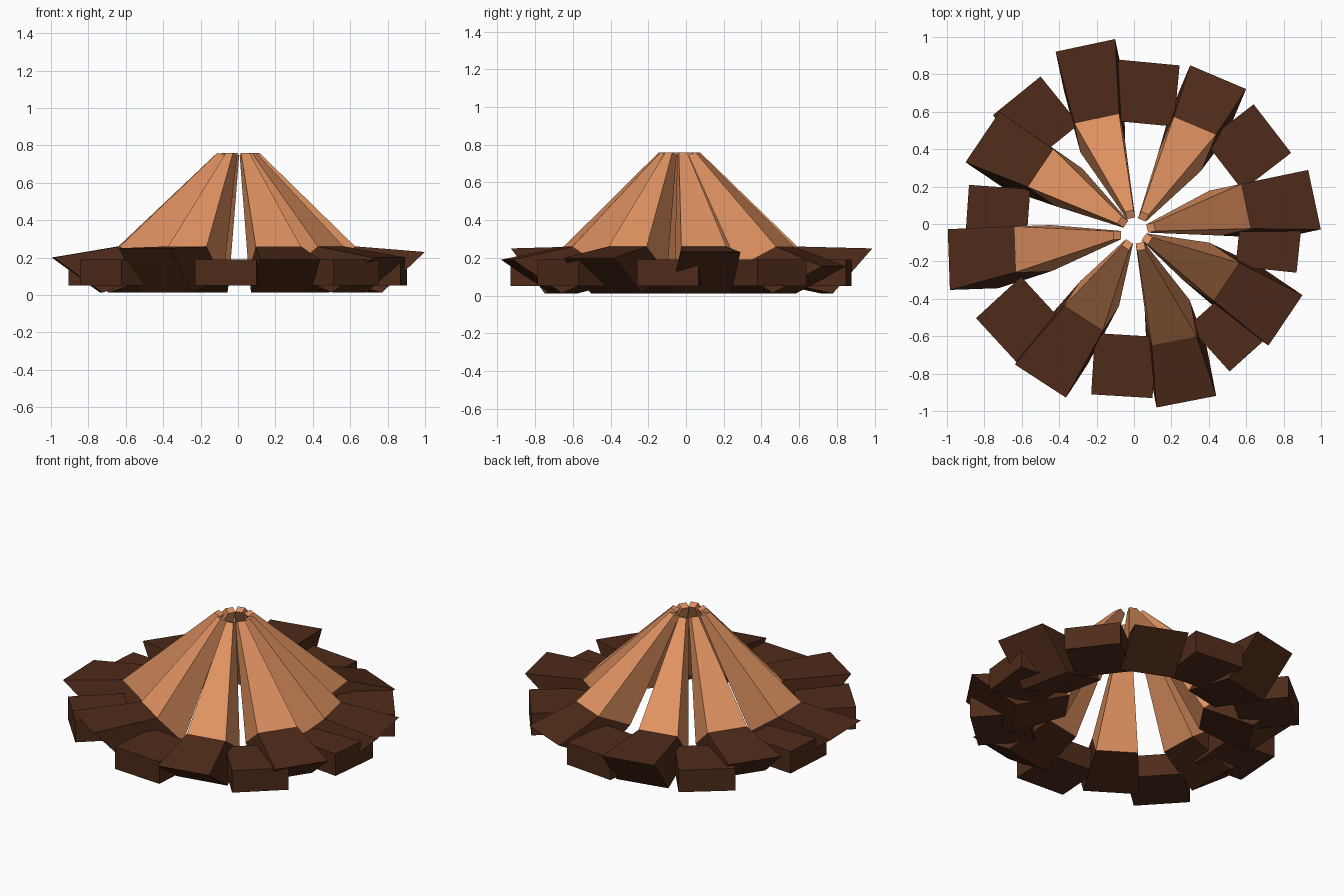
import bpy, bmesh
from math import radians, cos, sin, sqrt
from mathutils import Vector

if "Cube" in bpy.data.objects:
    bpy.data.objects.remove(bpy.data.objects["Cube"])


def material(name, color):
    m = bpy.data.materials.new(name)
    m.diffuse_color = (*color, 1)
    m.use_nodes = True
    m.node_tree.nodes["Principled BSDF"].inputs["Base Color"].default_value = m.diffuse_color
    return m


bark = material("dark_bark", (0.078, 0.024, 0.010))
wood = material("warm_wood", (0.75, 0.29, 0.12))


def finish(bm, name, mats):
    bmesh.ops.recalc_face_normals(bm, faces=bm.faces)
    mesh = bpy.data.meshes.new(name)
    bm.to_mesh(mesh)
    bm.free()
    for m in mats:
        mesh.materials.append(m)
    ob = bpy.data.objects.new(name, mesh)
    bpy.context.collection.objects.link(ob)
    return ob


def ring(bm, x, y, heading, width, z_out, z_in, reach):
    """Square section hung from its outer edge at (x, y, z_out), leaning inward."""
    n = Vector((cos(heading), sin(heading), 0))
    t = Vector((-n.y, n.x, 0)) * width / 2
    outer = Vector((x, y, z_out))
    inner = Vector((x, y, z_in)) - n * reach
    return [bm.verts.new(p) for p in (outer - t, outer + t, inner + t, inner - t)]


def log(i, heading, foot, waist, tip, z_foot):
    bm = bmesh.new()
    h = radians(heading)
    drop = z_foot - 0.012
    reach = sqrt(0.32 ** 2 - drop ** 2)
    k = 0.24 / 0.32
    rings = [
        ring(bm, *foot, h, 0.325, z_foot, z_foot - drop, reach),
        ring(bm, *waist, h, 0.245, 0.26, 0.26 - drop * k, reach * k),
        ring(bm, tip[0] + 0.02 * cos(h), tip[1] + 0.02 * sin(h), h, 0.045, 0.76, 0.745, 0.04),
    ]
    # dark foot section, then light tapering section
    for s, (a, b) in enumerate(zip(rings, rings[1:])):
        for j in range(4):
            q = (j + 1) % 4
            bm.faces.new((a[j], a[q], b[q], b[j])).material_index = s
    bm.faces.new(rings[0])
    bm.faces.new(rings[2]).material_index = 1
    finish(bm, f"leaning_log_{i}", (bark, wood))


# Leaning logs: heading, outer foot edge, waist edge, tip, foot height
LOGS = [
    (12, (0.965, 0.13), (0.60, 0.095), (0.09, -0.02), 0.23),
    (67, (0.45, 0.785), (0.325, 0.525), (0.05, 0.04), 0.155),
    (102, (-0.26, 0.955), (-0.20, 0.565), (-0.02, 0.05), 0.25),
    (146, (-0.81, 0.465), (-0.50, 0.30), (-0.06, 0.01), 0.21),
    (182, (-0.99, -0.19), (-0.635, -0.135), (-0.09, -0.06), 0.20),
    (237, (-0.50, -0.84), (-0.27, -0.505), (-0.035, -0.11), 0.25),
    (281, (0.28, -0.95), (0.215, -0.625), (0.035, -0.12), 0.19),
    (326, (0.81, -0.515), (0.495, -0.31), (0.07, -0.08), 0.20),
]
for i, spec in enumerate(LOGS, 1):
    log(i, *spec)

# Ring of flat blocks between the logs: centre and turn
BLOCKS = [
    (0.065, 0.70, 84.6), (0.61, 0.41, 37.6), (0.723, -0.08, -6),
    (0.523, -0.557, -48), (-0.055, -0.757, -93.5), (-0.613, -0.513, -137.4),
    (-0.73, 0.034, 176), (-0.524, 0.558, 129),
]
for i, (x, y, turn) in enumerate(BLOCKS, 1):
    bm = bmesh.new()
    bmesh.ops.create_cube(bm, size=1)
    bmesh.ops.scale(bm, vec=(0.328, 0.328, 0.14), verts=bm.verts)
    ob = finish(bm, f"ring_block_{i}", (bark,))
    ob.location = (x, y, 0.12)
    ob.rotation_euler.z = radians(turn)
